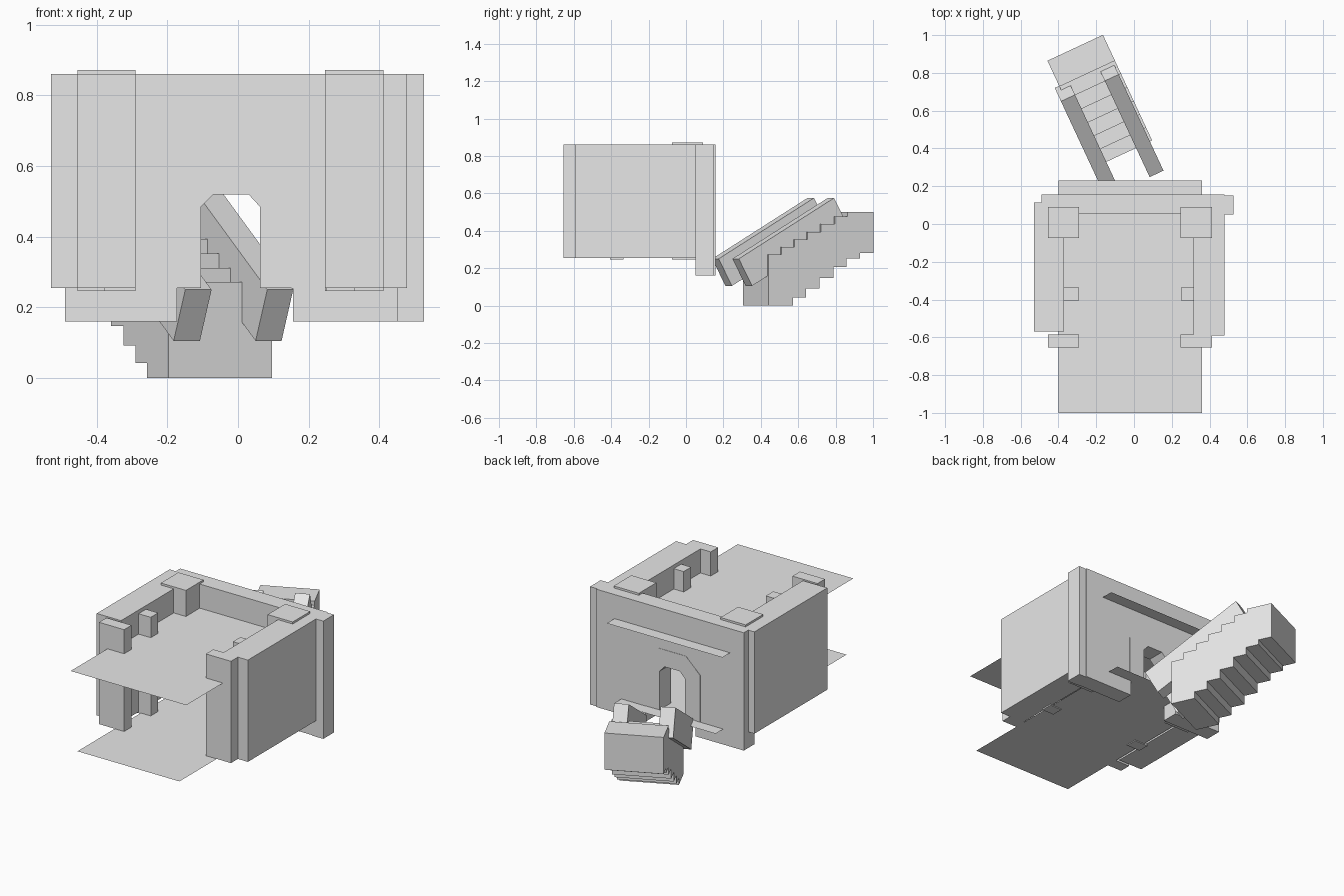
import bpy, math
from mathutils import Matrix

if "Cube" in bpy.data.objects:
    bpy.data.objects.remove(bpy.data.objects["Cube"])

stone = bpy.data.materials.new("pale grey stone")
stone.diffuse_color = (0.8, 0.8, 0.8, 1)
stone.use_nodes = True
stone.node_tree.nodes["Principled BSDF"].inputs["Base Color"].default_value = stone.diffuse_color


def make(name, verts, faces):
    mesh = bpy.data.meshes.new(name)
    mesh.from_pydata(verts, [], faces)
    mesh.materials.append(stone)
    obj = bpy.data.objects.new(name, mesh)
    bpy.context.collection.objects.link(obj)
    return obj


def prism(name, profile, a, b, axis):
    """Extrude a 2D profile (second value is z) between a and b along x or y."""
    n = len(profile)
    if axis == "x":
        verts = [(t, p, z) for t in (a, b) for p, z in profile]
    else:
        verts = [(p, t, z) for t in (a, b) for p, z in profile]
    faces = [tuple(range(n)), tuple(range(2 * n - 1, n - 1, -1))]
    faces += [(i, i + n, (i + 1) % n + n, (i + 1) % n) for i in range(n)]
    obj = make(name, verts, faces)
    # make all normals point outwards
    import bmesh
    bm = bmesh.new()
    bm.from_mesh(obj.data)
    bmesh.ops.recalc_face_normals(bm, faces=bm.faces)
    bm.to_mesh(obj.data)
    bm.free()
    return obj


def box(name, x0, x1, y0, y1, z0, z1):
    return prism(name, [(x0, z0), (x1, z0), (x1, z1), (x0, z1)], y0, y1, "y")


def sheet(name, x0, x1, y0, y1, z):
    return make(name, [(x0, y0, z), (x1, y0, z), (x1, y1, z), (x0, y1, z)], [(0, 1, 2, 3)])


# floor and ceiling sheets, reaching out past the walls
sheet("ceiling", -0.40, 0.36, -1.0, 0.23, 0.717)
sheet("floor", -0.355, 0.315, -1.0, 0.23, 0.252)

# side walls
box("left_wall", -0.53, -0.37, -0.57, 0.115, 0.255, 0.86)
box("right_wall", 0.315, 0.478, -0.59, 0.14, 0.255, 0.86)

# posts along the side walls
for side, x0, x1, m0, m1 in (("left", -0.455, -0.29, -0.38, -0.29),
                             ("right", 0.247, 0.412, 0.25, 0.33)):
    box(side + "_front_post", x0, x1, -0.655, -0.585, 0.255, 0.86)
    box(side + "_middle_post", m0, m1, -0.405, -0.335, 0.247, 0.838)
    box(side + "_back_post", x0, x1, -0.075, 0.09, 0.246, 0.872)

# back wall in three panels, the middle one with the doorway
box("back_wall_left", -0.49, -0.172, 0.055, 0.157, 0.16, 0.86)
box("back_wall_right", 0.155, 0.478, 0.055, 0.157, 0.16, 0.86)
box("back_corner_pillar", 0.45, 0.526, 0.05, 0.15, 0.16, 0.86)
door = [(-0.105, 0.255), (-0.105, 0.485), (-0.07, 0.52),
        (0.03, 0.52), (0.062, 0.485), (0.062, 0.255)]
prism("back_wall_middle", door + [(0.155, 0.255), (0.155, 0.86),
                                  (-0.172, 0.86), (-0.172, 0.255)], 0.055, 0.157, "y")
prism("door_arch", door + [(0.163, 0.254), (0.163, 0.53), (0.07, 0.62),
                           (-0.11, 0.62), (-0.205, 0.53), (-0.205, 0.254)],
      0.053, 0.159, "y")

# staircase, turned 25 degrees about the vertical
turn = Matrix.Rotation(math.radians(25), 4, "Z")
top_edges = [0.36, 0.435, 0.512, 0.59, 0.67, 0.75, 0.826, 0.977]
top_z = [0.272, 0.312, 0.352, 0.393, 0.435, 0.475, 0.5]
low_edges = [0.36, 0.503, 0.58, 0.66, 0.742, 0.82, 0.898, 0.977]
low_z = [0.0, 0.042, 0.092, 0.147, 0.207, 0.252, 0.282]
profile = []
for i, z in enumerate(low_z):
    profile += [(low_edges[i], z), (low_edges[i + 1], z)]
for i in reversed(range(7)):
    profile += [(top_edges[i + 1], top_z[i]), (top_edges[i], top_z[i])]
stairs = prism("stairs", profile, -0.05, 0.274, "x")
stairs.matrix_world = turn

# sloping side rails of the stairs
rail = [(0.19, 0.25), (0.268, 0.105), (0.83, 0.43), (0.752, 0.575)]
for name, u0, u1 in (("left_rail", -0.076, 0.006), ("right_rail", 0.18, 0.261)):
    prism(name, rail, u0, u1, "x").matrix_world = turn
